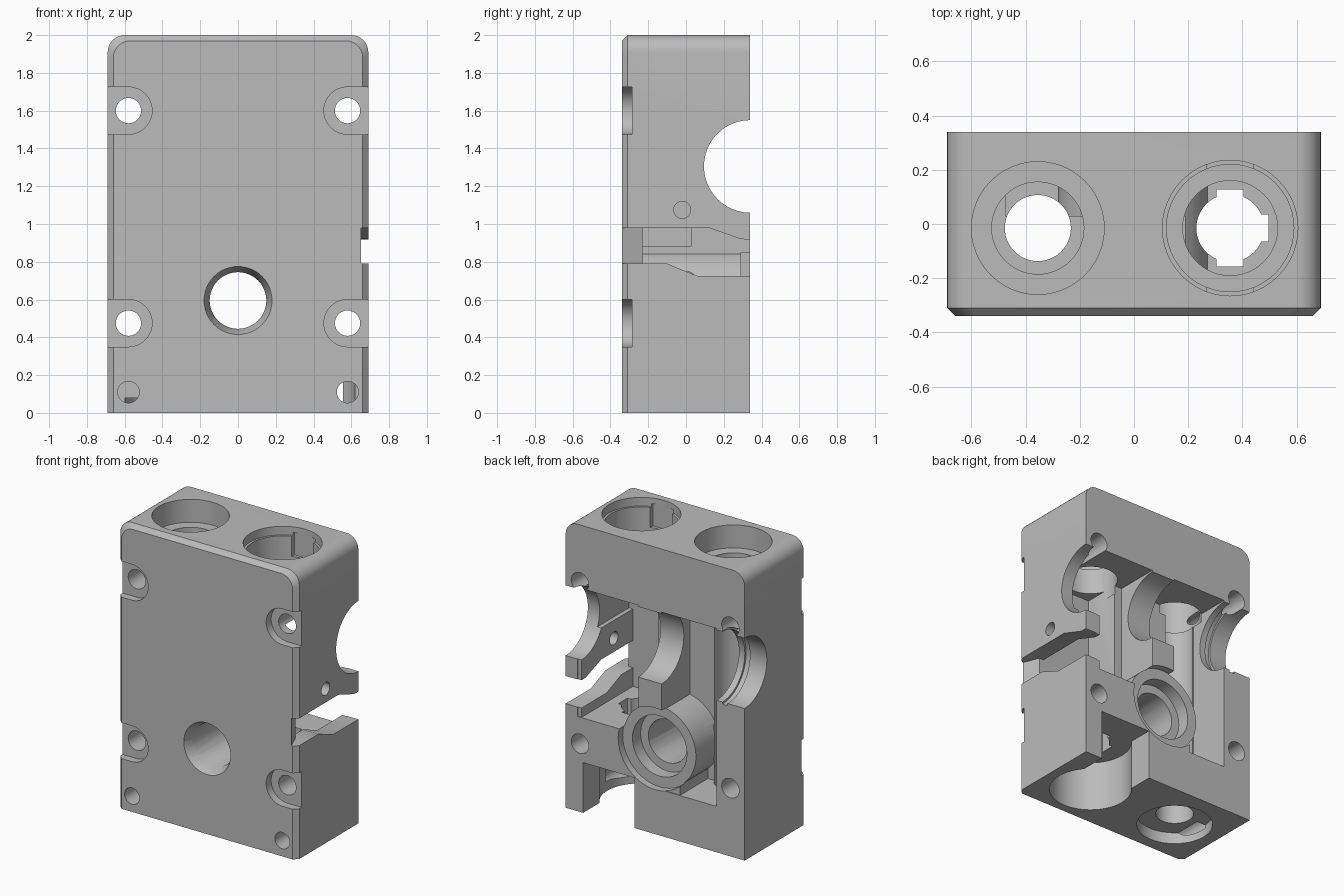
import bpy, bmesh, math
from mathutils import Matrix, Vector

if "Cube" in bpy.data.objects:
    bpy.data.objects.remove(bpy.data.objects["Cube"], do_unlink=True)

grey = bpy.data.materials.new("plain grey")
grey.use_nodes = True
grey.diffuse_color = (0.5, 0.5, 0.5, 1)
grey.node_tree.nodes["Principled BSDF"].inputs["Base Color"].default_value = (0.5, 0.5, 0.5, 1)


def finish(name, bm):
    bmesh.ops.recalc_face_normals(bm, faces=bm.faces)
    mesh = bpy.data.meshes.new(name)
    bm.to_mesh(mesh)
    bm.free()
    mesh.materials.append(grey)
    ob = bpy.data.objects.new(name, mesh)
    bpy.context.collection.objects.link(ob)
    return ob


def box(x0, x1, y0, y1, z0, z1):
    bm = bmesh.new()
    size = Matrix.Diagonal((x1 - x0, y1 - y0, z1 - z0, 1))
    mid = Matrix.Translation(((x0 + x1) / 2, (y0 + y1) / 2, (z0 + z1) / 2))
    bmesh.ops.create_cube(bm, size=1, matrix=mid @ size)
    return finish("block", bm)


def rod(axis, centre, a, b, r1, r2=None):
    """Cylinder or cone along an axis from a (radius r1) to b (radius r2)."""
    bm = bmesh.new()
    i = "xyz".index(axis)
    pos = list(centre)
    pos.insert(i, (a + b) / 2)
    way = Vector([float(k == i) for k in range(3)])
    turn = way.to_track_quat('Z', 'Y').to_matrix().to_4x4()
    bmesh.ops.create_cone(bm, cap_ends=True, segments=48, radius1=r1,
                          radius2=r1 if r2 is None else r2, depth=b - a,
                          matrix=Matrix.Translation(pos) @ turn)
    return finish("rod", bm)


def loft(rings):
    """Solid through rings of points, closed at both ends."""
    bm = bmesh.new()
    loops = [[bm.verts.new(p) for p in ring] for ring in rings]
    n = len(loops[0])
    for lo, hi in zip(loops, loops[1:]):
        for k in range(n):
            bm.faces.new((lo[k], lo[(k + 1) % n], hi[(k + 1) % n], hi[k]))
    bm.faces.new(loops[0])
    bm.faces.new(loops[-1])
    return finish("prism", bm)


# Outer shell with rounded top corners and a front chamfer
def outline(y, inset):
    w, top, r = 0.69 - inset, 2 - inset, 0.09
    pts = [(-w, y, 0), (w, y, 0)]
    for cx, start in ((w - r, 0), (r - w, 90)):
        for k in range(9):
            t = math.radians(start + k * 90 / 8)
            pts.append((cx + r * math.cos(t), y, top - r + r * math.sin(t)))
    return pts


body = loft([outline(0.34, 0), outline(-0.31, 0), outline(-0.34, 0.03)])
body.name = "machined_housing"


def apply(tool, how):
    mod = body.modifiers.new("step", 'BOOLEAN')
    mod.operation, mod.solver, mod.object = how, 'EXACT', tool
    bpy.context.view_layer.update()
    result = bpy.data.meshes.new_from_object(
        body.evaluated_get(bpy.context.evaluated_depsgraph_get()))
    body.modifiers.clear()
    body.data = result
    bpy.data.objects.remove(tool, do_unlink=True)


def cut(tool):
    apply(tool, 'DIFFERENCE')


def add(tool):
    apply(tool, 'UNION')


# Two back cavities either side of the central rib
cut(box(-0.475, -0.05, 0.03, 0.5, 0.32, 1.56))
cut(box(0.13, 0.6, -0.23, 0.5, 0.66, 1.56))
add(box(0.57, 0.62, -0.24, 0.335, 0.6, 1.2))
add(box(0.1, 0.19, -0.25, 0.03, 0.88, 1.58))

# Central boss and its foot
add(rod('y', (0, 0.595), -0.25, 0.335, 0.28))
add(box(-0.19, 0, 0.0, 0.335, 0.3, 0.595))
cut(rod('y', (0, 0.595), 0.29, 0.5, 0.285))
cut(rod('y', (0, 0.595), 0.2, 0.4, 0.21))
cut(rod('y', (0, 0.595), -0.5, 0.5, 0.15))
cut(rod('y', (0, 0.595), -0.345, -0.26, 0.182, 0.148))

# Cross shaft saddle through both sides and the rib
cut(rod('x', (0.34, 1.305), -1, 1, 0.245))
cut(rod('x', (0.34, 1.305), -0.56, -0.52, 0.26))

# Left side slot with ramped edges and a shallow lead-in
slot = [(-0.23, 0.79), (-0.1, 0.79), (0.06, 0.725), (0.4, 0.725),
        (0.4, 0.915), (0.29, 0.92), (0.12, 0.98), (-0.23, 0.98)]
cut(loft([[(x, y, z) for y, z in slot] for x in (0.5, 0.8)]))
lead = [(0.675, -0.4), (0.8, -0.4), (0.8, -0.22), (0.6, -0.22)]
cut(loft([[(x, y, z) for x, y in lead] for z in (0.79, 0.98)]))
cut(rod('x', (-0.02, 1.075), 0.5, 0.8, 0.045))

# Right vertical bore, stepped at the top and bottom
right = (-0.355, -0.015)
cut(rod('z', right, -0.1, 2.1, 0.122))
cut(rod('z', right, 1.84, 2.1, 0.245))
cut(rod('z', right, 1.5, 1.9, 0.17))
cut(rod('z', right, -0.1, 0.08, 0.245))

# Left vertical bore with key slots, and its open bottom pocket
left = (0.355, -0.015)
cut(rod('z', left, 1.74, 2.1, 0.235))
cut(rod('z', left, 1.94, 2.1, 0.25))
cut(rod('z', left, 1.5, 1.8, 0.175))
cut(box(0.27, 0.44, -0.265, 0.235, 1.8, 1.96))
cut(rod('z', left, 0.3, 0.8, 0.125))
cut(box(0.305, 0.405, -0.157, 0.127, 0.3, 0.7))
cut(box(0.213, 0.497, -0.065, 0.035, 0.3, 0.7))
cut(rod('z', left, -0.1, 0.35, 0.265))
cut(box(0.16, 0.555, 0, 0.5, -0.1, 0.35))

# Screw holes with open front pockets, and pin holes below
for side in (-1, 1):
    x = side * 0.58
    for z in (0.475, 1.6):
        cut(rod('y', (x, z), -0.5, 0.5, 0.067))
        cut(rod('y', (x, z), -0.5, -0.285, 0.125))
        edges = sorted((x, side * 0.8))
        cut(box(edges[0], edges[1], -0.5, -0.285, z - 0.125, z + 0.125))
    cut(rod('y', (x, 0.11), -0.5, 0.0, 0.057))

# Smooth round walls, keep machined edges sharp
bpy.ops.object.select_all(action='DESELECT')
body.select_set(True)
bpy.context.view_layer.objects.active = body
bpy.ops.object.shade_smooth_by_angle(angle=math.radians(30))
